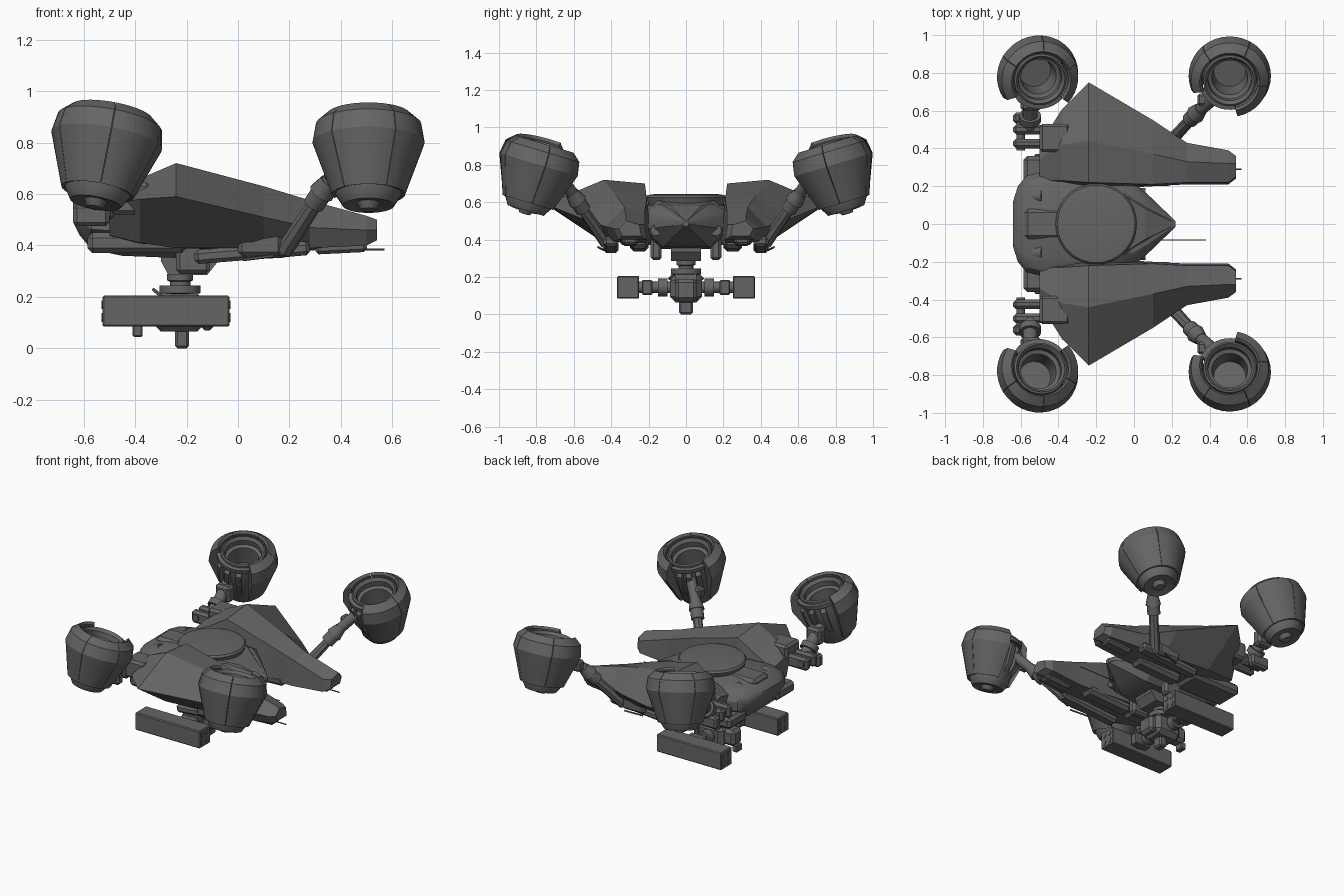
import bpy, bmesh, math
from mathutils import Vector, Matrix

cube = bpy.data.objects.get("Cube")
if cube:
    bpy.data.objects.remove(cube, do_unlink=True)

metal = bpy.data.materials.new("dark_grey_metal")
metal.use_nodes = True
GREY = (0.13, 0.13, 0.13, 1)
metal.diffuse_color = GREY
metal.node_tree.nodes["Principled BSDF"].inputs["Base Color"].default_value = GREY


def finish(bm, name, side=1, smooth=False):
    """Mirror across y when side is -1, then store the mesh as an object."""
    bmesh.ops.transform(bm, matrix=Matrix.Diagonal((1, side, 1, 1)), verts=bm.verts)
    bmesh.ops.recalc_face_normals(bm, faces=bm.faces)
    if smooth:
        for f in bm.faces:
            f.smooth = True
        for e in bm.edges:
            e.smooth = e.calc_face_angle(0) < 0.5
    me = bpy.data.meshes.new(name)
    bm.to_mesh(me)
    bm.free()
    me.materials.append(metal)
    ob = bpy.data.objects.new(name, me)
    bpy.context.collection.objects.link(ob)


def box(name, lo, hi, side=1, bevel=0.006, tilt=0):
    bm = bmesh.new()
    bmesh.ops.create_cube(bm, size=1)
    lo, hi = Vector(lo), Vector(hi)
    bmesh.ops.scale(bm, vec=hi - lo, verts=bm.verts)
    bmesh.ops.bevel(bm, geom=bm.edges[:], offset=bevel, segments=1, affect='EDGES')
    m = Matrix.Translation((lo + hi) / 2) @ Matrix.Rotation(tilt, 4, 'Y')
    bmesh.ops.transform(bm, matrix=m, verts=bm.verts)
    finish(bm, name, side)


def rod(name, a, b, r, side=1, r2=None, sides=16):
    bm = bmesh.new()
    a, b = Vector(a), Vector(b)
    d = b - a
    m = Matrix.Translation((a + b) / 2) @ d.to_track_quat('Z', 'Y').to_matrix().to_4x4()
    bmesh.ops.create_cone(bm, cap_ends=True, segments=sides, radius1=r,
                          radius2=r if r2 is None else r2, depth=d.length, matrix=m)
    finish(bm, name, side, True)


def loft(name, sections, side=1, smooth=False):
    """Skin closed (x, [(y, z), ...]) sections and cap both ends."""
    bm = bmesh.new()
    rings = [[bm.verts.new((x, y, z)) for y, z in pts] for x, pts in sections]
    n = len(rings[0])
    for r0, r1 in zip(rings, rings[1:]):
        for i in range(n):
            j = (i + 1) % n
            bm.faces.new((r0[i], r0[j], r1[j], r1[i]))
    bm.faces.new(rings[0])
    bm.faces.new(rings[-1])
    finish(bm, name, side, smooth)


def revolve(name, profile, start, sweep, steps, matrix, side=1, closed=False):
    """Turn an (r, h) profile around local z; a closed profile gives a capped panel."""
    bm = bmesh.new()
    full = sweep >= 360
    rings = []
    for k in range(steps if full else steps + 1):
        a = math.radians(start + sweep * k / steps)
        rings.append([bm.verts.new((r * math.cos(a), r * math.sin(a), h)) for r, h in profile])
    pairs = list(zip(rings, rings[1:])) + ([(rings[-1], rings[0])] if full else [])
    n = len(profile)
    for r0, r1 in pairs:
        for i in range(n if closed else n - 1):
            j = (i + 1) % n
            bm.faces.new((r0[i], r1[i], r1[j], r0[j]))
    if closed and not full:
        bm.faces.new(rings[0])
        bm.faces.new(rings[-1])
    bmesh.ops.remove_doubles(bm, verts=bm.verts, dist=0.0002)
    bmesh.ops.transform(bm, matrix=matrix, verts=bm.verts)
    finish(bm, name, side, True)


# Engine pods: split outer shell, open at the arm, around a hollow nacelle
SHELL = [(.142, -.2), (.218, .01), (.205, .085), (.16, .125), (.148, .11), (.152, 0), (.125, -.195)]
NACELLE = [(0, -.265), (.03, -.263), (.045, -.235), (.1, -.245), (.128, -.2), (.148, 0), (.14, .1),
           (.13, .105), (.115, .085), (.115, .05), (.095, .04), (.085, -.08), (0, -.08)]


def pod(name, centre, axis, gap_mid, gap, side):
    m = Matrix.Translation(centre) @ Vector((0, 0, 1)).rotation_difference(Vector(axis)).to_matrix().to_4x4()
    panels = 4
    step = (360 - gap) / panels
    for k in range(panels):
        revolve(name + "_shell_panel", SHELL, gap_mid + gap / 2 + k * step + .4, step - .8,
                7, m, side, closed=True)
    revolve(name + "_nacelle", NACELLE, 0, 360, 32, m, side)
    # Hinge ribs fill the opening in the shell
    for k in (-1, 0, 1):
        rib = [(.135, -.15), (.165, -.09), (.172, .03), (.14, .06)]
        revolve(name + "_rib", rib, gap_mid + k * gap * .27 - 6, 12, 2, m, side, closed=True)
    revolve(name + "_collar", [(.14, .06), (.165, .06), (.165, .085), (.14, .085)],
            gap_mid - gap / 2, gap, 10, m, side, closed=True)


# Central hull: (x, half width, bottom, top)
hull = []
for x, w, lo, hi in [(-.64, .12, .49, .545), (-.615, .2, .44, .565), (-.57, .255, .385, .58),
                     (-.45, .285, .36, .595), (-.2, .25, .35, .6), (0, .22, .36, .59),
                     (.08, .15, .4, .56), (.22, .015, .47, .5)]:
    h = hi - lo
    half = [(w * .55, lo), (w, lo + h * .4), (w, lo + h * .7), (w * .9, lo + h * .88), (w * .68, hi)]
    hull.append((x, half + [(-y, z) for y, z in reversed(half)]))
loft("central_hull", hull, smooth=True)
at_disc = Matrix.Translation((-.2, 0, 0))
revolve("top_disc", [(0, .645), (.17, .643), (.205, .638), (.215, .625), (.19, .56), (0, .56)],
        0, 360, 48, at_disc)
loft("nose_ridge", [(-.05, [(-.19, .57), (.19, .57), (.15, .61), (-.15, .61)]),
                    (.06, [(-.13, .52), (.13, .52), (.08, .58), (-.08, .58)]),
                    (.21, [(-.02, .47), (.02, .47), (.01, .505), (-.01, .505)])])
box("rear_deck", (-.58, -.08, .5), (-.38, .08, .605), bevel=.02)
rod("antenna", (.1, -.085, .42), (.38, -.085, .42), .003, sides=6)

WING = [
    (-.5, [(.2, .43), (.23, .55), (.34, .575), (.42, .56), (.38, .44)]),
    (-.38, [(.19, .4), (.23, .61), (.42, .66), (.61, .58), (.42, .41)]),
    (-.24, [(.18, .39), (.22, .7), (.44, .72), (.75, .59), (.45, .39)]),
    (.1, [(.2, .38), (.21, .61), (.37, .63), (.55, .51), (.42, .39)]),
    (.28, [(.21, .38), (.22, .55), (.33, .575), (.43, .47), (.39, .39)]),
    (.5, [(.21, .4), (.22, .48), (.32, .515), (.39, .46), (.36, .4)]),
    (.54, [(.24, .42), (.25, .48), (.32, .5), (.36, .46), (.34, .42)]),
]

for s in (1, -1):
    loft("wing", WING, s)
    # Underside fairings and nose gun
    box("wing_lower_fairing", (-.17, .36, .345), (.28, .44, .4), s, .015, -.08)
    box("arm_root_fairing", (0, .4, .36), (.17, .46, .45), s, .015)
    box("rear_lower_fairing", (-.585, .16, .37), (-.2, .36, .45), s, .02)
    box("inner_lower_fairing", (-.15, .2, .345), (.2, .3, .41), s, .02, -.05)
    box("gun_housing", (.3, .26, .37), (.5, .34, .42), s, .012, -.05)
    rod("gun_barrel", (.4, .29, .385), (.57, .29, .385), .004, s, sides=8)
    box("belly_post", (-.24, .13, .29), (-.11, .19, .42), s, .015)
    rod("belly_light", (-.1, .16, .45), (.06, .16, .45), .03, s)
    rod("skid_hook", (.02, .44, .345), (.14, .47, .36), .006, s, sides=6)
    rod("rear_vent", (-.6, .15, .52), (-.48, .15, .565), .04, s)

    # Front arm
    rod("front_arm_root", (.08, .4, .385), (.2, .43, .385), .03, s, sides=8)
    rod("front_arm", (.18, .425, .38), (.33, .585, .61), .034, s, .028, 8)
    rod("front_arm_cuff", (.295, .55, .56), (.325, .58, .605), .042, s)
    rod("front_arm_joint", (.325, .58, .605), (.355, .61, .65), .05, s, .035)
    rod("front_arm_link", (.345, .6, .635), (.44, .68, .75), .033, s)
    box("front_pod_bracket", (.335, .625, .65), (.4, .69, .72), s, .012)
    pod("front_pod", (.507, .787, .79), (0, -.3, 1), 241, 80, s)

    # Rear arm
    box("rear_arm_base", (-.5, .38, .52), (-.34, .53, .645), s, .015)
    for y in (.4, .475):
        box("rear_arm_clevis", (-.64, y, .5), (-.48, y + .05, .585), s, .015)
    rod("rear_arm_pin", (-.6, .39, .545), (-.6, .54, .545), .022, s)
    box("rear_arm_elbow", (-.64, .53, .475), (-.5, .59, .56), s, .015)
    rod("rear_arm_shaft", (-.55, .5, .54), (-.55, .68, .69), .04, s)
    rod("rear_arm_ring", (-.55, .545, .575), (-.55, .575, .6), .058, s)
    box("rear_pod_bracket", (-.6, .6, .59), (-.49, .67, .7), s, .015)
    pod("rear_pod", (-.512, .79, .798), (.18, -.27, 1), 266, 105, s)

    # Launcher boxes with four tubes at each end
    box("launcher", (-.527, .25, .085), (-.033, .37, .205), s)
    for y in (.285, .335):
        for z in (.12, .17):
            rod("launch_tube", (-.531, y, z), (-.029, y, z), .017, s)
    rod("launcher_arm", (-.24, .08, .145), (-.24, .25, .145), .03, s)
    box("launcher_clamp", (-.29, .18, .105), (-.17, .235, .185), s)
    rod("launcher_ring", (-.24, .1, .145), (-.24, .15, .145), .048, s)
    rod("cable", (-.33, .05, .23), (-.28, .09, .19), .007, s, sides=6)

# Turret
mount = []
for x, z in [(-.3, .34), (-.27, .285), (-.12, .285), (-.08, .335)]:
    mount.append((x, [(-.08, z), (.08, z), (.08, .37), (-.08, .37)]))
loft("turret_mount", mount)
NECK = [(0, .29), (.05, .29), (.05, .265), (.04, .26), (.04, .245), (.08, .245), (.08, .215),
        (.055, .21), (.055, .19), (0, .19)]
revolve("turret_neck", NECK, 0, 360, 32, Matrix.Translation((-.225, 0, 0)))
box("turret_body", (-.33, -.085, .065), (-.13, .085, .215), bevel=.03)
box("turret_sensor", (-.4, -.05, .085), (-.3, .05, .195), bevel=.02)
box("turret_lens_hood", (-.41, -.03, .045), (-.37, .03, .095))
box("turret_front_plate", (-.15, -.06, .07), (-.09, .06, .19), bevel=.02)
box("turret_camera", (-.245, -.037, 0), (-.19, .037, .09), bevel=.01)
